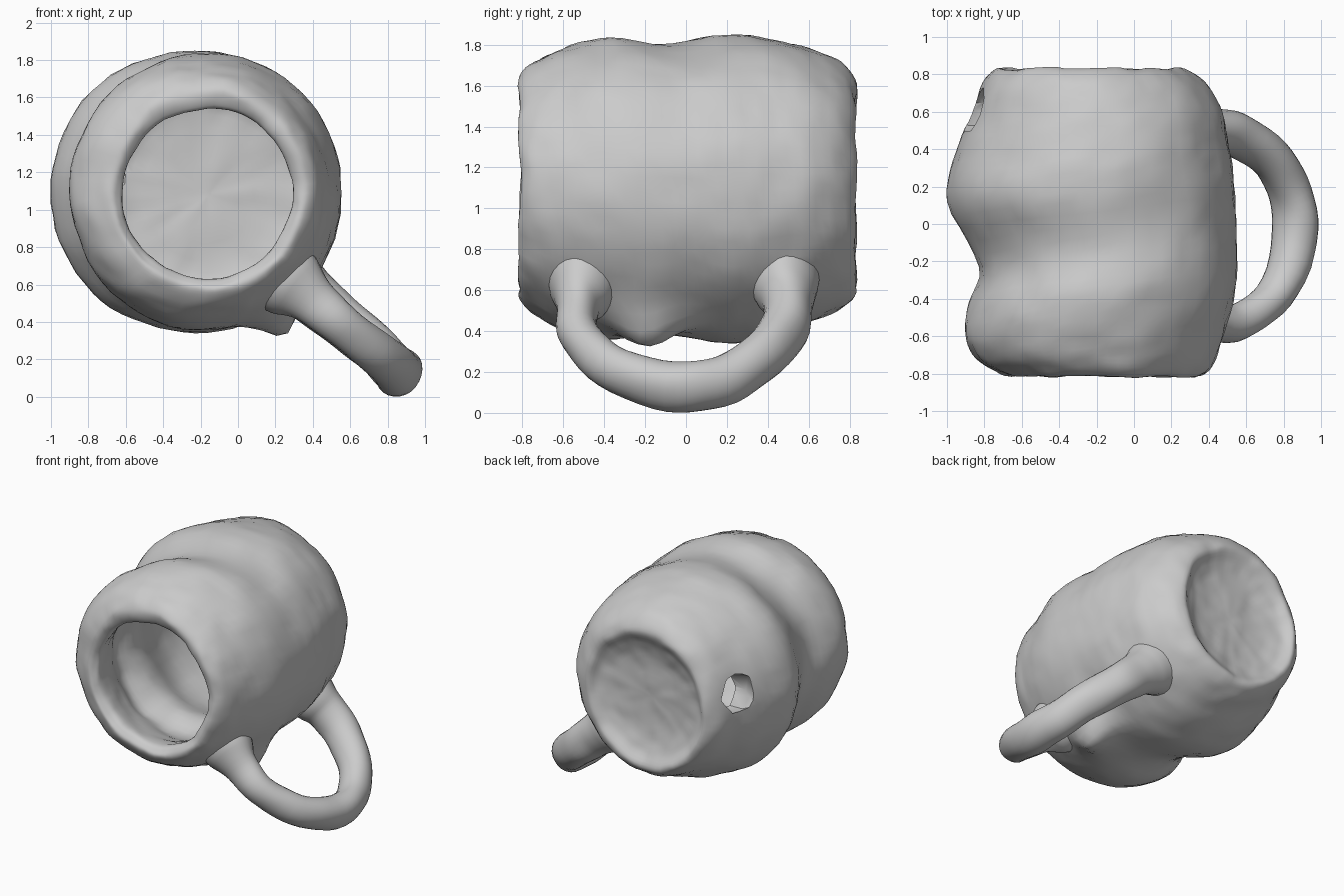
import bpy, bmesh, math
from mathutils import Vector, noise

if "Cube" in bpy.data.objects:
    bpy.data.objects.remove(bpy.data.objects["Cube"])

SEG = 72


def spline(rows, steps):
    """Catmull-Rom interpolation through rows of numbers."""
    out = []
    for i in range(len(rows) - 1):
        a, b = rows[max(i - 1, 0)], rows[i]
        c, d = rows[i + 1], rows[min(i + 2, len(rows) - 1)]
        for s in range(steps):
            t = s / steps
            out.append([0.5 * (2 * q + (r - p) * t + (2 * p - 5 * q + 4 * r - w) * t * t
                               + (3 * q - p - 3 * r + w) * t ** 3)
                        for p, q, r, w in zip(a, b, c, d)])
    return out + [list(rows[-1])]


def loft(name, rings):
    """Skin a list of point rings and cap both ends."""
    bm = bmesh.new()
    vr = [[bm.verts.new(p) for p in ring] for ring in rings]
    for a, b in zip(vr, vr[1:]):
        n = len(a)
        for i in range(n):
            bm.faces.new((a[i], a[(i + 1) % n], b[(i + 1) % n], b[i]))
    for end in (vr[0], vr[-1]):
        bm.faces.new(end)
    bmesh.ops.recalc_face_normals(bm, faces=bm.faces)
    return finish(name, bm)


def finish(name, bm):
    me = bpy.data.meshes.new(name)
    bm.to_mesh(me)
    bm.free()
    ob = bpy.data.objects.new(name, me)
    bpy.context.collection.objects.link(ob)
    return ob


def smooth(ob, angle=50):
    bpy.ops.object.select_all(action='DESELECT')
    ob.select_set(True)
    bpy.context.view_layer.objects.active = ob
    bpy.ops.object.shade_smooth_by_angle(angle=math.radians(angle))


def roughen(ob, amount, scale):
    """Hand-moulded unevenness."""
    for v in ob.data.vertices:
        v.co += noise.noise_vector(v.co * scale) * amount


def disc(y, r, cx=-0.24):
    return (y, cx - r, cx + r, 1.09 - r, 1.09 + r, 0)


def inner(y, r, tilt=0):
    return (y, -0.165 - r, -0.165 + r, 1.085 - r, 1.085 + r, tilt)


# Mug body lying on its side: y, x min, x max, z min, z max, slant
dish = [disc(0.745, 0.02), disc(0.75, 0.28), disc(0.78, 0.41)]
outside = [
    (0.83, -0.73, 0.25, 0.58, 1.61, 0),
    (0.76, -0.81, 0.37, 0.51, 1.71, 0),
    (0.60, -0.87, 0.47, 0.44, 1.78, 0),
    (0.40, -0.95, 0.51, 0.37, 1.83, 0.02),
    (0.18, -1.00, 0.54, 0.34, 1.85, 0.06),
    (-0.11, -0.83, 0.55, 0.38, 1.80, 0.12),
    (-0.38, -0.89, 0.55, 0.35, 1.84, 0.08),
    (-0.60, -0.89, 0.48, 0.40, 1.79, 0.02),
    (-0.74, -0.82, 0.43, 0.48, 1.72, 0),
    (-0.81, -0.70, 0.37, 0.56, 1.64, 0),
]
inside = [inner(-0.80, 0.48), inner(-0.74, 0.455), inner(-0.55, 0.50),
          inner(-0.35, 0.56, 0.06), inner(-0.11, 0.51, 0.1), inner(0.18, 0.60, 0.05),
          inner(0.45, 0.59), inner(0.59, 0.54), inner(0.65, 0.42), inner(0.66, 0.02)]
rings = []
for y, x0, x1, z0, z1, tilt in spline(dish + outside + inside, 5):
    ring = []
    for k in range(SEG):
        a = 2 * math.pi * k / SEG
        c, s = math.cos(a), math.sin(a)
        ring.append(((x0 + x1) / 2 + (x1 - x0) / 2 * c, y + tilt * c,
                     (z0 + z1) / 2 + (z1 - z0) / 2 * s))
    rings.append(ring)
body = loft("mug_body", rings)
roughen(body, 0.014, 4)
roughen(body, 0.008, 11)

# Lump of clay pulled out of the underside between the handle roots
for v in body.data.vertices:
    if math.hypot(v.co.x + 0.2, v.co.z - 1.09) > 0.64:
        d = ((v.co.x - 0.20) / 0.12) ** 2 + ((v.co.y + 0.17) / 0.17) ** 2 \
            + ((v.co.z - 0.46) / 0.16) ** 2
        v.co += Vector((0.06, 0, -0.13)) * math.exp(-d)

# Ragged hole broken through the rear left wall
bm = bmesh.new()
bmesh.ops.create_icosphere(bm, subdivisions=2, radius=1)
for v in bm.verts:
    v.co += noise.noise_vector(v.co * 2) * 0.25
    v.co = Vector((-0.80 + v.co.x * 0.25, 0.60 + v.co.y * 0.125, 1.21 + v.co.z * 0.15))
cutter = finish("hole_cutter", bm)
cutter.hide_render = True
mod = body.modifiers.new("hole", 'BOOLEAN')
mod.object = cutter
mod.operation = 'DIFFERENCE'
mod.solver = 'EXACT'
bpy.context.view_layer.objects.active = body
bpy.ops.object.modifier_apply(modifier="hole")
bpy.data.objects.remove(cutter)
smooth(body)

# Loop handle pointing down and to the right, flared at its roots: x, y, z, radius
path = spline([
    (0.22, -0.49, 0.67, 0.18), (0.30, -0.51, 0.59, 0.16), (0.40, -0.53, 0.51, 0.11),
    (0.56, -0.52, 0.38, 0.095), (0.75, -0.38, 0.23, 0.10), (0.86, -0.08, 0.13, 0.115),
    (0.84, 0.16, 0.15, 0.11), (0.72, 0.36, 0.27, 0.11), (0.54, 0.48, 0.41, 0.115),
    (0.40, 0.50, 0.53, 0.125), (0.31, 0.49, 0.60, 0.155), (0.23, 0.48, 0.67, 0.18)], 5)
normal = Vector((0.64, 0, 0.77))  # across the handle's plane
rings = []
for i, (x, y, z, r) in enumerate(path):
    t = Vector(path[min(i + 1, len(path) - 1)][:3]) - Vector(path[max(i - 1, 0)][:3])
    side = t.normalized().cross(normal).normalized()
    rings.append([Vector((x, y, z)) + r * (math.cos(a) * side + math.sin(a) * 1.17 * normal)
                  for a in (2 * math.pi * k / 24 for k in range(24))])
handle = loft("handle", rings)
roughen(handle, 0.012, 5)
smooth(handle)
